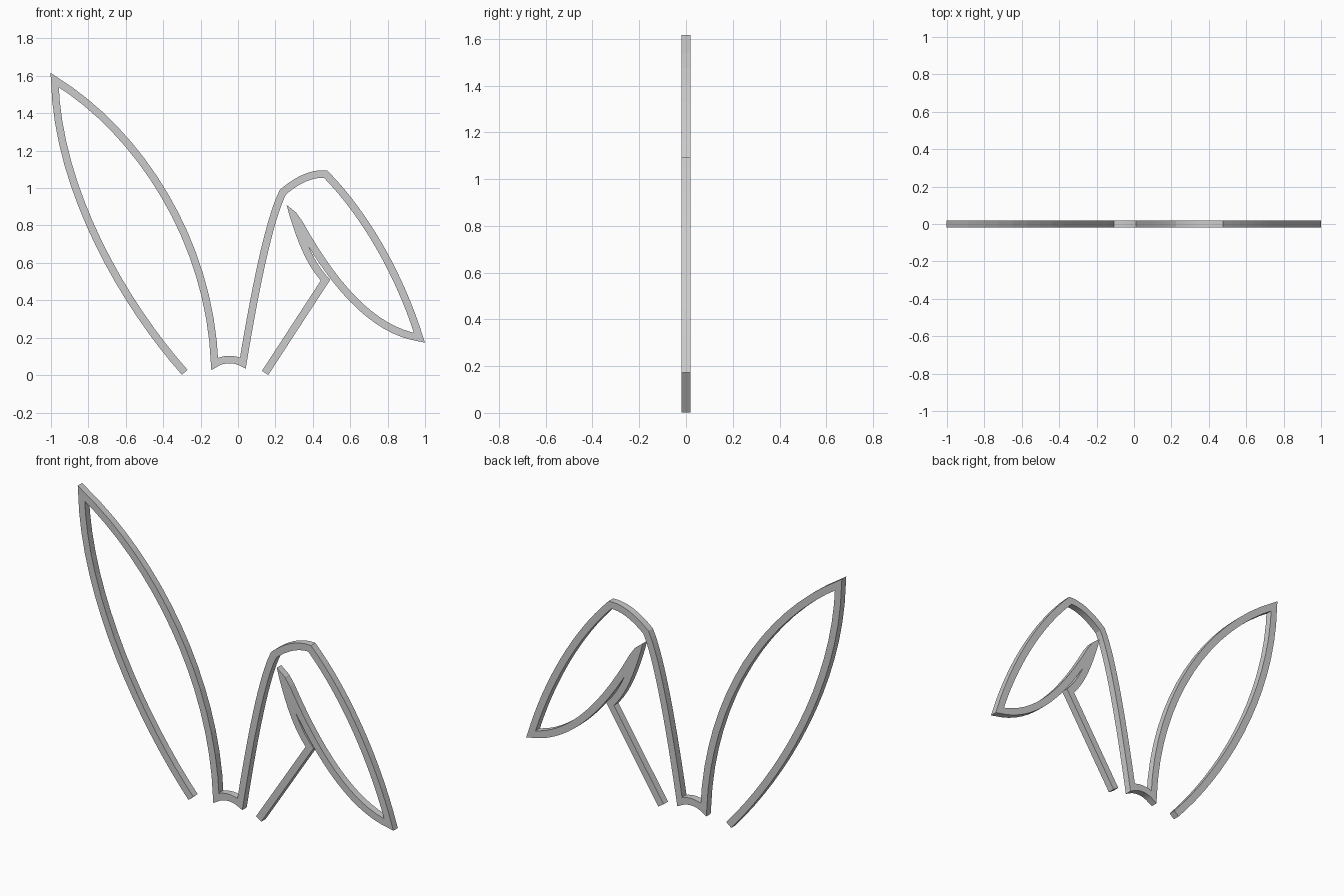
import bpy, bmesh
from mathutils import Vector as V
from mathutils.geometry import interpolate_bezier

if "Cube" in bpy.data.objects:
    bpy.data.objects.remove(bpy.data.objects["Cube"])

HALF = 0.02  # half of the square band section


def path(start, *segments):
    """Join Bezier segments (or straight ones) into a list of x,z points."""
    pts = [V(start)]
    for seg in segments:
        if len(seg) == 1:
            pts.append(V(seg[0]))
        else:
            a, b, c = (V(p) for p in seg)
            curve = interpolate_bezier(pts[-1].to_3d(), a.to_3d(), b.to_3d(), c.to_3d(), 17)
            pts += [p.to_2d() for p in curve[1:]]
    return pts


def offsets(pts):
    """Mitred sideways offset for every path point."""
    out = []
    for i, p in enumerate(pts):
        d0 = (p - pts[i - 1]).normalized() if i else (pts[1] - p).normalized()
        d1 = (pts[i + 1] - p).normalized() if i < len(pts) - 1 else d0
        n0, n1 = V((-d0.y, d0.x)), V((-d1.y, d1.x))
        m = (n0 + n1).normalized()
        out.append(m * HALF / m.dot(n0))
    return out


def band(name, pts, first=None, last=None):
    offs = offsets(pts)
    if first:
        offs[0] = V(first)
    if last:
        offs[-1] = V(last)
    bm = bmesh.new()
    rings = []
    for p, o in zip(pts, offs):
        a, b = p + o, p - o
        rings.append([bm.verts.new((q.x, y, q.y)) for q, y in
                      ((a, -HALF), (b, -HALF), (b, HALF), (a, HALF))])
    for r, s in zip(rings, rings[1:]):
        for k in range(4):
            j = (k + 1) % 4
            bm.faces.new((r[k], r[j], s[j], s[k]))
    bm.faces.new(rings[0])
    bm.faces.new(rings[-1])
    bmesh.ops.recalc_face_normals(bm, faces=bm.faces)
    me = bpy.data.meshes.new(name)
    bm.to_mesh(me)
    bm.free()
    bpy.context.collection.objects.link(bpy.data.objects.new(name, me))


fold = (0.285, 0.89)  # sharp turn under the folded ear

# Upright ear, bridge and folded ear in one continuous band
band("ear_outline", path(
    (-0.285, 0.015),
    ((-0.6, 0.37), (-0.965, 0.98), (-0.98, 1.577)),
    ((-0.53, 1.30), (-0.15, 0.72), (-0.125, 0.06)),
    ((-0.08, 0.09), (-0.02, 0.09), (0.026, 0.065)),
    ((0.09, 0.45), (0.165, 0.83), (0.24, 0.978)),
    ((0.30, 1.03), (0.38, 1.08), (0.468, 1.075)),
    ((0.69, 0.85), (0.87, 0.52), (0.97, 0.2)),
    ((0.72, 0.24), (0.50, 0.48), fold)), last=(-0.025, -0.02) and (0.025, -0.02) and (-0.025, 0.02))

# Lower side of the folded ear, back down to the head
band("folded_ear_base", path(
    fold,
    ((0.33, 0.74), (0.38, 0.60), (0.468, 0.508)),
    ((0.145, 0.012),)), first=(0.025, -0.02))
